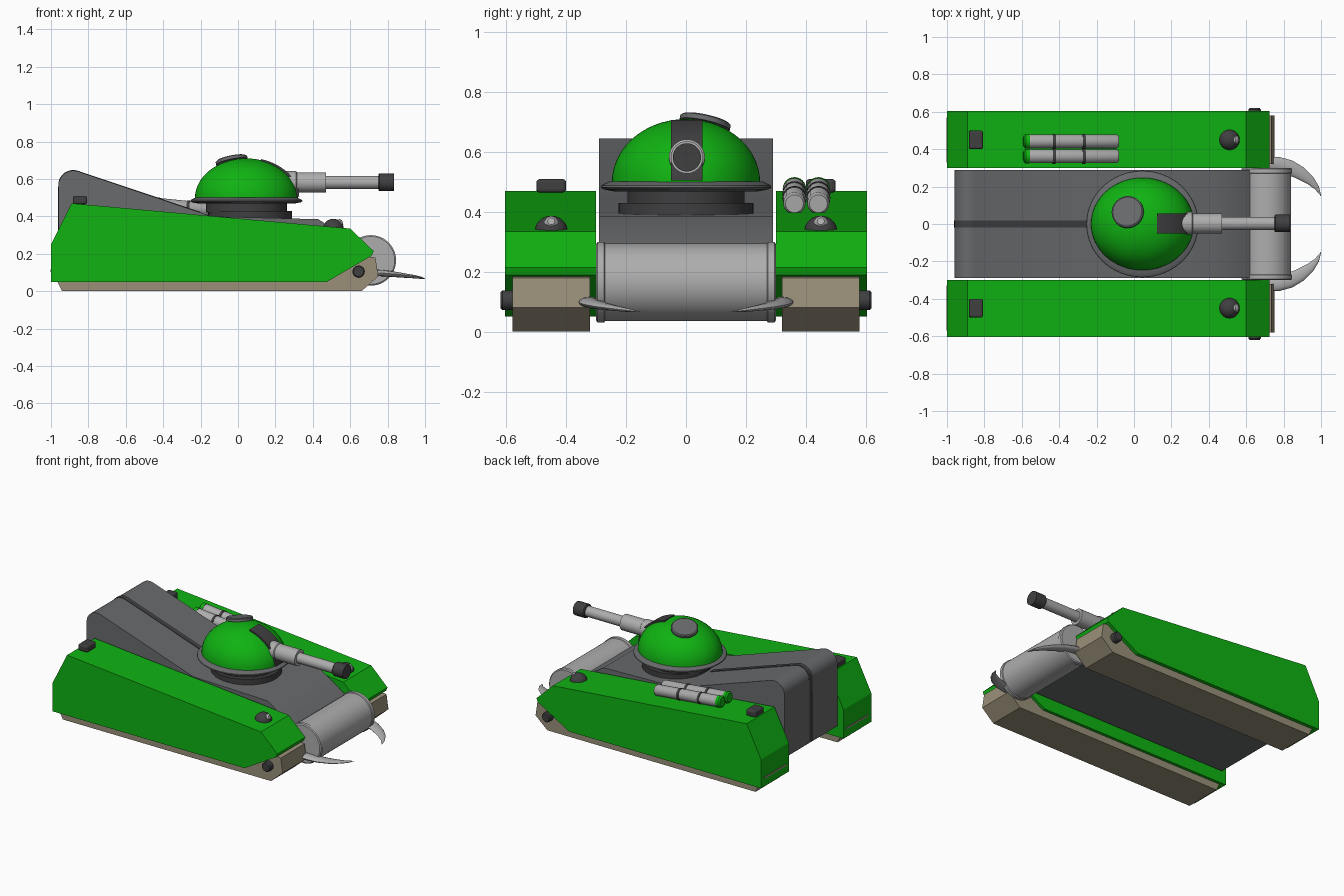
import bpy, bmesh, math
from mathutils import Vector, Matrix

if "Cube" in bpy.data.objects:
    bpy.data.objects.remove(bpy.data.objects["Cube"])


def mat(name, rgb):
    m = bpy.data.materials.new(name)
    m.diffuse_color = (*rgb, 1)
    m.use_nodes = True
    m.node_tree.nodes["Principled BSDF"].inputs["Base Color"].default_value = m.diffuse_color
    return m


GREEN = mat("green_paint", (0.005, 0.45, 0.006))
HULL = mat("hull_grey", (0.14, 0.145, 0.15))
DARK = mat("dark_metal", (0.05, 0.05, 0.053))
STEEL = mat("light_steel", (0.42, 0.42, 0.42))
TAN = mat("tread_tan", (0.32, 0.28, 0.19))


def finish(bm, name, material, smooth=False, bevel=0):
    bmesh.ops.recalc_face_normals(bm, faces=bm.faces)
    me = bpy.data.meshes.new(name)
    bm.to_mesh(me)
    bm.free()
    ob = bpy.data.objects.new(name, me)
    bpy.context.collection.objects.link(ob)
    me.materials.append(material)
    if bevel:
        b = ob.modifiers.new("bevel", 'BEVEL')
        b.width, b.segments = bevel, 3
    if smooth:
        bpy.ops.object.select_all(action='DESELECT')
        bpy.context.view_layer.objects.active = ob
        ob.select_set(True)
        bpy.ops.object.shade_smooth_by_angle(angle=math.radians(35))
    return ob


def extrude(name, profile, y0, y1, material, smooth=False):
    """Solid from an xz profile, spanning y0..y1."""
    bm = bmesh.new()
    f = bm.faces.new([bm.verts.new((x, y0, z)) for x, z in profile])
    r = bmesh.ops.extrude_face_region(bm, geom=[f])
    vs = [v for v in r["geom"] if isinstance(v, bmesh.types.BMVert)]
    bmesh.ops.translate(bm, verts=vs, vec=(0, y1 - y0, 0))
    return finish(bm, name, material, smooth)


def lathe(name, origin, axis, profile, material, n=40, scale=(1, 1)):
    """Rings of (radius, distance) stacked along an axis from origin."""
    bm = bmesh.new()
    rot = Vector((0, 0, 1)).rotation_difference(Vector(axis)).to_matrix().to_4x4()
    m = Matrix.Translation(origin) @ rot
    rings = []
    for r, d in profile:
        rings.append([bm.verts.new(m @ Vector((
            r * scale[0] * math.cos(2 * math.pi * i / n),
            r * scale[1] * math.sin(2 * math.pi * i / n), d))) for i in range(n)])
    for a, b in zip(rings, rings[1:]):
        for i in range(n):
            bm.faces.new((a[i], a[(i + 1) % n], b[(i + 1) % n], b[i]))
    bm.faces.new(rings[0])
    bm.faces.new(rings[-1])
    return finish(bm, name, material, True)


def box(name, center, size, material, bevel=0):
    bm = bmesh.new()
    bmesh.ops.create_cube(bm, size=1)
    bmesh.ops.scale(bm, vec=size, verts=bm.verts)
    bmesh.ops.translate(bm, vec=center, verts=bm.verts)
    return finish(bm, name, material, bevel=bevel)


# Central hull with rounded rear hump
hump = [(-0.88 + 0.08 * math.cos(math.radians(a)), 0.565 + 0.08 * math.sin(math.radians(a)))
        for a in range(180, 69, -10)]
extrude("hull", [(-0.96, 0.13)] + hump + [(-0.14, 0.40), (0.43, 0.385), (0.62, 0.26), (0.62, 0.13)],
        -0.29, 0.29, HULL, True)
# Dark spine strip along the hump
strip = [(x - 0.001, z + 0.003) for x, z in hump] + [(-0.2, 0.424)]
extrude("hull_spine", [(-0.963, 0.14)] + strip + [(-0.2, 0.38), (-0.9, 0.5), (-0.9, 0.14)],
        -0.018, 0.018, DARK, True)

# Front roller drum and end flanges
lathe("roller_drum", (0.71, -0.275, 0.165), (0, 1, 0), [(0.13, 0), (0.13, 0.55)], STEEL, 48)

for s, side in ((1, "left"), (-1, "right")):
    lathe("roller_flange_" + side, (0.71, s * 0.27, 0.165), (0, s, 0),
          [(0.13, 0), (0.135, 0.004), (0.135, 0.025), (0.128, 0.03)], STEEL, 48)
    # Armoured side pod
    extrude("side_pod_" + side, [(-1, 0.05), (-1, 0.25), (-0.89, 0.47), (0.6, 0.335),
            (0.725, 0.215), (0.715, 0.19), (0.475, 0.05)], s * 0.3, s * 0.605, GREEN)
    # Tread block, axle hub and rear tread slot
    extrude("tread_" + side, [(-0.97, 0.06), (-0.94, 0), (0.66, 0), (0.75, 0.08),
            (0.735, 0.18), (0.6, 0.2), (-0.9, 0.2)], s * 0.32, s * 0.58, TAN)
    lathe("axle_hub_" + side, (0.645, s * 0.55, 0.105), (0, s, 0),
          [(0.033, 0), (0.033, 0.062), (0.027, 0.07)], DARK, 24)
    box("rear_slot_" + side, (-0.998, s * 0.45, 0.11), (0.01, 0.24, 0.012), TAN)
    # Headlight dome with lens
    lathe("headlight_" + side, (0.51, s * 0.45, 0.335), (0.09, 0, 1),
          [(0.055 * math.cos(t * math.pi / 18), 0.052 * math.sin(t * math.pi / 18)) for t in range(9)],
          DARK, 28)
    lathe("headlight_lens_" + side, (0.535, s * 0.45, 0.36), (1, 0, 0.35),
          [(0.022, 0), (0.022, 0.016), (0.012, 0.026)], STEEL, 20)
    # Rear marker box
    box("rear_marker_" + side, (-0.845, s * 0.45, 0.487), (0.075, 0.1, 0.045), DARK, 0.012)

    # Curved front tusk, lofted along its path: x, y, z, half width, half thickness
    path = [(0.70, 0.325, 0.10, 0.034, 0.018), (0.77, 0.322, 0.097, 0.037, 0.017),
            (0.83, 0.303, 0.091, 0.040, 0.015), (0.89, 0.272, 0.084, 0.035, 0.012),
            (0.94, 0.235, 0.078, 0.025, 0.009), (0.977, 0.195, 0.072, 0.013, 0.006),
            (1.0, 0.15, 0.066, 0.001, 0.001)]
    bm = bmesh.new()
    rings = []
    for i, (x, y, z, w, h) in enumerate(path):
        a, b = path[max(i - 1, 0)], path[min(i + 1, len(path) - 1)]
        t = Vector((b[0] - a[0], b[1] - a[1], 0)).normalized()
        nrm = Vector((-t.y, t.x, 0))
        ring = []
        for k in range(12):
            ang = k * math.pi / 6
            p = Vector((x, y, z)) + nrm * w * math.cos(ang) + Vector((0, 0, h * math.sin(ang)))
            ring.append(bm.verts.new((p.x, s * p.y, p.z)))
        rings.append(ring)
    for a, b in zip(rings, rings[1:]):
        for k in range(12):
            bm.faces.new((a[k], a[(k + 1) % 12], b[(k + 1) % 12], b[k]))
    bm.faces.new(rings[0])
    bm.faces.new(rings[-1])
    finish(bm, "tusk_" + side, STEEL, True)

# Turret base, neck, lip and dome
CX = 0.045
lathe("turret_base", (0.065, 0, 0.37), (0, 0, 1), [(0.225, 0), (0.225, 0.06)], DARK, 48)
lathe("turret_neck", (CX, 0, 0.42), (0, 0, 1), [(0.2, 0), (0.2, 0.06)], DARK, 48, (1.08, 0.98))
lathe("turret_lip", (CX, 0, 0.468), (0, 0, 1),
      [(0.25, 0), (0.29, 0.007), (0.3, 0.014), (0.298, 0.02), (0.27, 0.034)], HULL, 64, (1, 0.95))
lathe("turret_dome", (CX, 0, 0.498), (0, 0, 1),
      [(0.275 * math.cos(math.radians(a)), 0.212 * math.sin(math.radians(a)))
       for a in [*range(0, 90, 6), 89]], GREEN, 64, (1, 0.9))

# Hatch lying tangent to the dome
lathe("turret_hatch", (-0.032, 0.062, 0.690), (-0.20, 0.22, 1),
      [(0.086, 0), (0.086, 0.016), (0.079, 0.021)], HULL, 40)

# Mantlet plate wrapping over the dome
arc = [(CX + 0.283 * math.cos(math.radians(a)), 0.498 + 0.217 * math.sin(math.radians(a)))
       for a in range(2, 75, 6)]
extrude("gun_mantlet", arc + [(0.12, 0.5)], -0.05, 0.055, DARK, True)

# Gun: sleeve, barrel, muzzle
lathe("gun_sleeve", (0.2, 0.003, 0.582), (1, 0, 0),
      [(0.06, 0), (0.06, 0.11), (0.054, 0.115), (0.054, 0.27)], STEEL)
lathe("gun_barrel", (0.45, 0.003, 0.582), (1, 0, 0), [(0.035, 0), (0.035, 0.32)], STEEL)
lathe("gun_muzzle", (0.75, 0.003, 0.582), (1, 0, 0), [(0.041, 0), (0.047, 0.006), (0.047, 0.085)], DARK)

# Twin canisters strapped to the left pod
axis = Vector((1, 0, -0.10)).normalized()
start = Vector((-0.59, 0, 0.478))
for y, label in ((0.362, "inner"), (0.442, "outer")):
    o = start + Vector((0, y, 0))
    lathe("canister_" + label, o + axis * 0.03, axis, [(0.037, 0), (0.037, 0.47), (0.03, 0.48)], STEEL, 24)
    lathe("canister_cap_" + label, o, axis, [(0.03, 0), (0.039, 0.008), (0.039, 0.03)], GREEN, 24)
    for i, d in enumerate((0.155, 0.315)):
        lathe(f"canister_band_{label}_{i}", o + axis * d, axis, [(0.04, 0), (0.04, 0.016)], DARK, 24)
